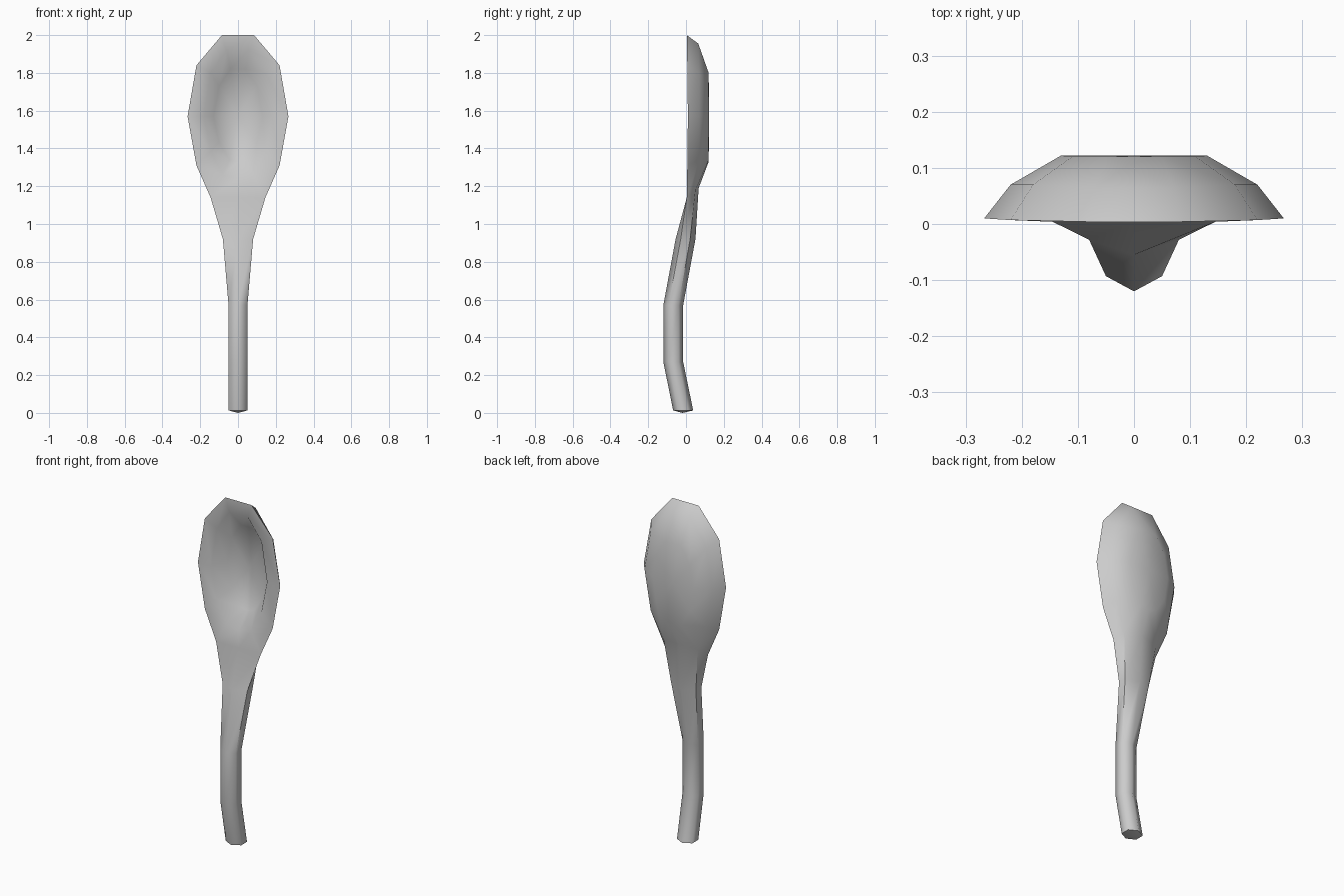
import bpy
import bmesh

cube = bpy.data.objects.get("Cube")
if cube:
    bpy.data.objects.remove(cube, do_unlink=True)

metal = bpy.data.materials.new("grey metal")
metal.use_nodes = True
metal.diffuse_color = (0.6, 0.6, 0.6, 1)
metal.node_tree.nodes["Principled BSDF"].inputs["Base Color"].default_value = (0.6, 0.6, 0.6, 1)

bm = bmesh.new()


def bowl_ring(centre, half):
    """Symmetric loop: bottom centre, up the left side, down the right side."""
    pts = [centre] + half + [(-x, y, z) for x, y, z in reversed(half)]
    return [bm.verts.new(p) for p in pts]


def hex_ring(z, w, front, front_side, back_side, back):
    pts = [(0, front), (w, front_side), (w, back_side),
           (0, back), (-w, back_side), (-w, front_side)]
    return [bm.verts.new((x, y, z)) for x, y in pts]


def bridge(a, b, skip=()):
    n = len(a)
    for i in range(n):
        if i not in skip:
            j = (i + 1) % n
            bm.faces.new((a[i], a[j], b[j], b[i]))


def fan(ring, tip):
    v = bm.verts.new(tip)
    for i in range(len(ring)):
        bm.faces.new((ring[i - 1], ring[i], v))


def sharpen(a, b):
    bm.edges.get((a, b)).smooth = False


# Bowl: rim, back shoulder and flat back
rim = bowl_ring((0, 0.004, 1.14), [(0.145, 0.004, 1.14), (0.22, 0.007, 1.31),
                (0.267, 0.01, 1.57), (0.22, 0.007, 1.84), (0.085, 0.004, 2.0)])
mid = bowl_ring((0, 0.067, 1.19), [(0.11, 0.05, 1.18), (0.18, 0.07, 1.34),
                (0.22, 0.07, 1.57), (0.18, 0.07, 1.8), (0.07, 0.065, 1.955)])
back = bowl_ring((0, 0.12, 1.33), [(0.05, 0.12, 1.34), (0.11, 0.12, 1.43),
                 (0.13, 0.122, 1.57), (0.11, 0.12, 1.7), (0.05, 0.12, 1.8)])
bridge(rim, mid, skip=(0, len(rim) - 1))
bridge(mid, back)
fan(back, (0, 0.122, 1.57))

# Hollow of the bowl: flat lip, steep wall and floor
lip = bowl_ring((0, 0.007, 1.24), [(0.08, 0.007, 1.26), (0.145, 0.01, 1.385),
                (0.18, 0.012, 1.57), (0.145, 0.01, 1.8), (0.06, 0.007, 1.92)])
floor = bowl_ring((0, 0.085, 1.33), [(0.045, 0.085, 1.34), (0.1, 0.085, 1.43),
                  (0.13, 0.085, 1.57), (0.1, 0.085, 1.73), (0.04, 0.085, 1.82)])
bridge(rim, lip)
bridge(lip, floor)
fan(floor, (0, 0.1, 1.57))

# Handle: six-sided sections running up into the bowl
sections = [hex_ring(0.013, 0.05, -0.068, -0.042, 0.012, 0.038),
            hex_ring(0.27, 0.05, -0.12, -0.093, -0.04, -0.015),
            hex_ring(0.57, 0.05, -0.12, -0.093, -0.04, -0.015),
            hex_ring(0.92, 0.08, -0.055, -0.028, 0.022, 0.05),
            [rim[0], rim[1], mid[1], mid[0], mid[-1], rim[-1]]]
for lower, upper in zip(sections, sections[1:]):
    bridge(lower, upper)
fan(sections[0], (0, -0.018, 0))

bmesh.ops.recalc_face_normals(bm, faces=bm.faces[:])
for f in bm.faces:
    f.smooth = True

# Sharp edges: handle end, flat sides of the upper handle, bowl rim
for i in range(6):
    sharpen(sections[0][i - 1], sections[0][i])
for lower, upper in zip(sections[2:], sections[3:]):
    for i in (1, 2, 4, 5):
        sharpen(lower[i], upper[i])
for a, b in zip(rim[1:], rim[2:]):
    sharpen(a, b)

mesh = bpy.data.meshes.new("spoon")
bm.to_mesh(mesh)
bm.free()
mesh.materials.append(metal)
bpy.context.collection.objects.link(bpy.data.objects.new("spoon", mesh))
